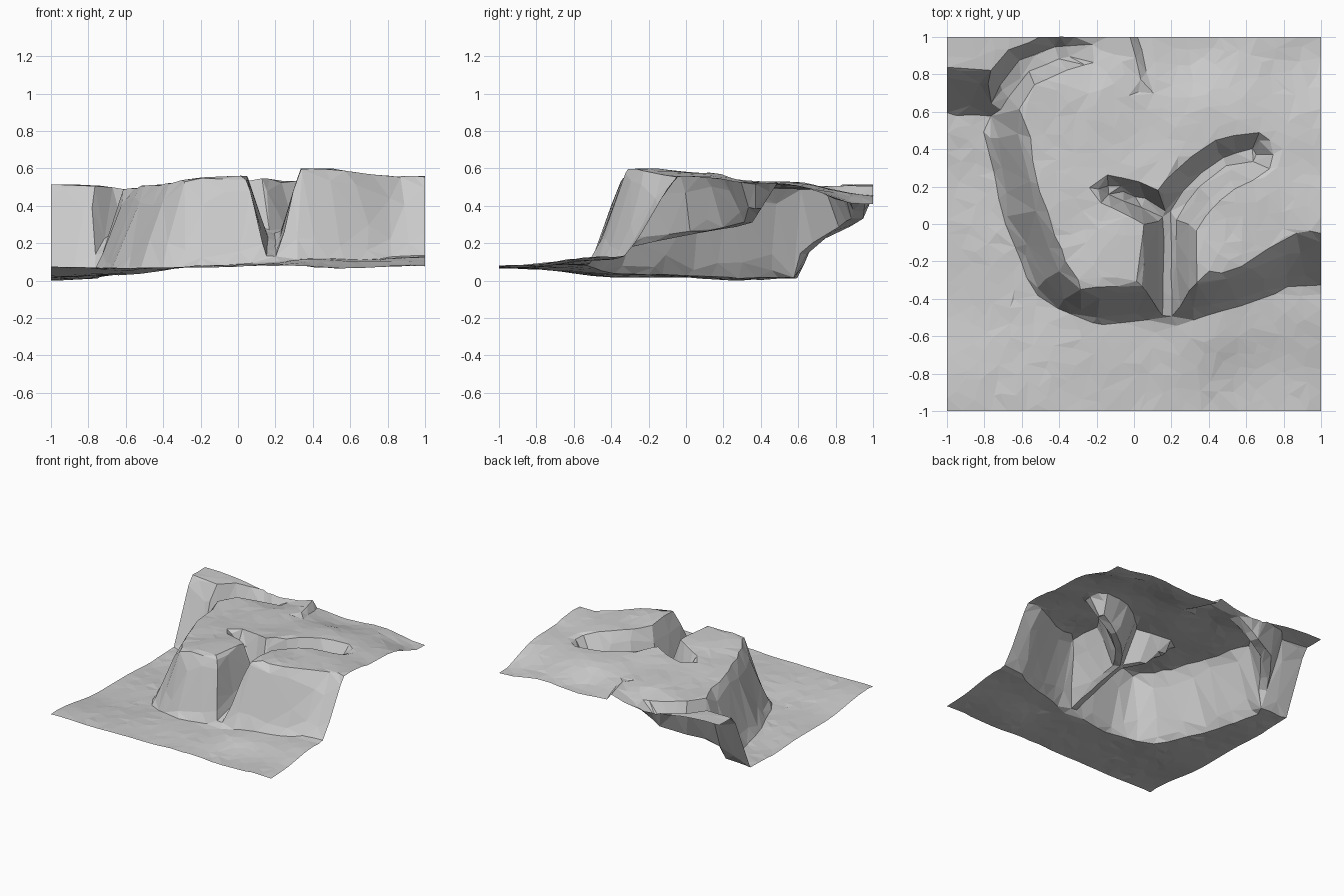
import bpy, bmesh, math, random
from mathutils import Vector, geometry

if "Cube" in bpy.data.objects:
    bpy.data.objects.remove(bpy.data.objects["Cube"])

random.seed(4)
N = 90  # grid cells per side before simplification

# Cliff toe and cliff rim outlines of the plateau (plan view)
TOE = [(1.3, -.34), (.83, -.34), (.6, -.43), (.28, -.52), (0, -.52), (-.2, -.53), (-.4, -.46),
       (-.55, -.36), (-.61, -.18), (-.7, .03), (-.75, .27), (-.8, .46), (-.77, .58),
       (-1.3, .58), (-1.3, 1.3), (1.3, 1.3)]
RIM = [(1.3, -.03), (.85, -.04), (.6, -.21), (.38, -.3), (0, -.32), (-.28, -.34), (-.36, -.2),
       (-.43, -.02), (-.51, .2), (-.57, .5), (-.65, .75), (-.78, .83),
       (-1.3, .84), (-1.3, 1.3), (1.3, 1.3)]

# Spot heights (x, y, z) on the plateau and on the lowland
HIGH = [(.4, -.2, .605), (1, 0, .56), (-.05, -.15, .56), (-.4, 0, .51), (1, .4, .52), (.4, .5, .53),
        (1, 1, .405), (.3, 1, .43), (-.1, .6, .51), (-.5, .5, .49), (-.95, .95, .515),
        (.45, .1, .58), (-.2, 1, .44)]
LOW = [(-1, -1, .075), (-.3, -1, .07), (1, -1, .08), (.4, -.52, .12), (1, -.4, .13), (0, -.6, .085),
       (-.65, -.25, .03), (-1, .3, .0), (-.8, .5, .015), (-1, -.3, .015), (.6, -.9, .065)]

# Ravines: path of (x, y, floor z), floor half width, rim half width
RAVINES = [
    ([(.18, -.6, .1), (.18, -.3, .18), (.19, .03, .25), (.33, .22, .28), (.48, .33, .31),
      (.62, .37, .38), (.74, .41, .52)], .025, .14),
    ([(.19, .03, .25), (.02, .13, .31), (-.12, .18, .42), (-.17, .2, .5)], .02, .1),
    ([(-.82, .5, .02), (-.7, .7, .2), (-.6, .84, .28), (-.42, .91, .33), (-.22, .93, .45)], .03, .14)]


def smooth(t):
    t = max(0, min(1, t))
    return .5 * t + .5 * t * t * (3 - 2 * t)


def nearest(p, a, b):
    d = b - a
    t = max(0, min(1, (p - a).dot(d) / d.dot(d)))
    return (p - a - d * t).length, t


def outline_dist(p, poly):
    v = [Vector(q) for q in poly]
    return min(nearest(p, v[i - 1], v[i])[0] for i in range(len(v)))


def inside(p, poly):
    hit = False
    for (x1, y1), (x2, y2) in zip(poly, poly[1:] + poly[:1]):
        if (y1 > p.y) != (y2 > p.y) and p.x < x1 + (p.y - y1) * (x2 - x1) / (y2 - y1):
            hit = not hit
    return hit


def blend(p, spots):
    w = [1 / (((p.x - x) ** 2 + (p.y - y) ** 2) ** 1.3 + .003) for x, y, _ in spots]
    return sum(a * s[2] for a, s in zip(w, spots)) / sum(w)


def height(x, y):
    p = Vector((x, y))
    z = blend(p, LOW)
    if inside(p, TOE):
        top = blend(p, HIGH)
        if y > .7:  # small crack step at the back edge
            k = (y - .7) / .3
            side = max(0, min(1, (.08 - .08 * k - x) / .03 + .5))
            top += .06 * k * side * max(0, 1 + x / .25)
        t = 1.0
        if not inside(p, RIM):
            a, b = outline_dist(p, TOE), outline_dist(p, RIM)
            t = a / (a + b + 1e-6)
        z += (top - z) * smooth(t)
    for path, floor_w, rim_w in RAVINES:
        for (x1, y1, z1), (x2, y2, z2) in zip(path, path[1:]):
            d, t = nearest(p, Vector((x1, y1)), Vector((x2, y2)))
            if d < rim_w:
                f = z1 + (z2 - z1) * t
                z = min(z, f + max(0, .55 - f) * smooth((d - floor_w) / (rim_w - floor_w)))
    return max(0, z + random.uniform(-.004, .004))


# Terrain sheet
bm = bmesh.new()
bmesh.ops.create_grid(bm, x_segments=N, y_segments=N, size=1)
for v in bm.verts:
    v.co.z = height(v.co.x, v.co.y)
low = min(v.co.z for v in bm.verts)
for v in bm.verts:
    v.co.z -= low
mesh = bpy.data.meshes.new("cliff_terrain")
bm.to_mesh(mesh)
bm.free()
terrain = bpy.data.objects.new("cliff_terrain", mesh)
bpy.context.collection.objects.link(terrain)

# Irregular low-poly facets
dec = terrain.modifiers.new("facets", "DECIMATE")
dec.ratio = .07

stone = bpy.data.materials.new("pale grey stone")
stone.diffuse_color = (.6, .6, .6, 1)
stone.use_nodes = True
stone.node_tree.nodes["Principled BSDF"].inputs["Base Color"].default_value = stone.diffuse_color
mesh.materials.append(stone)
